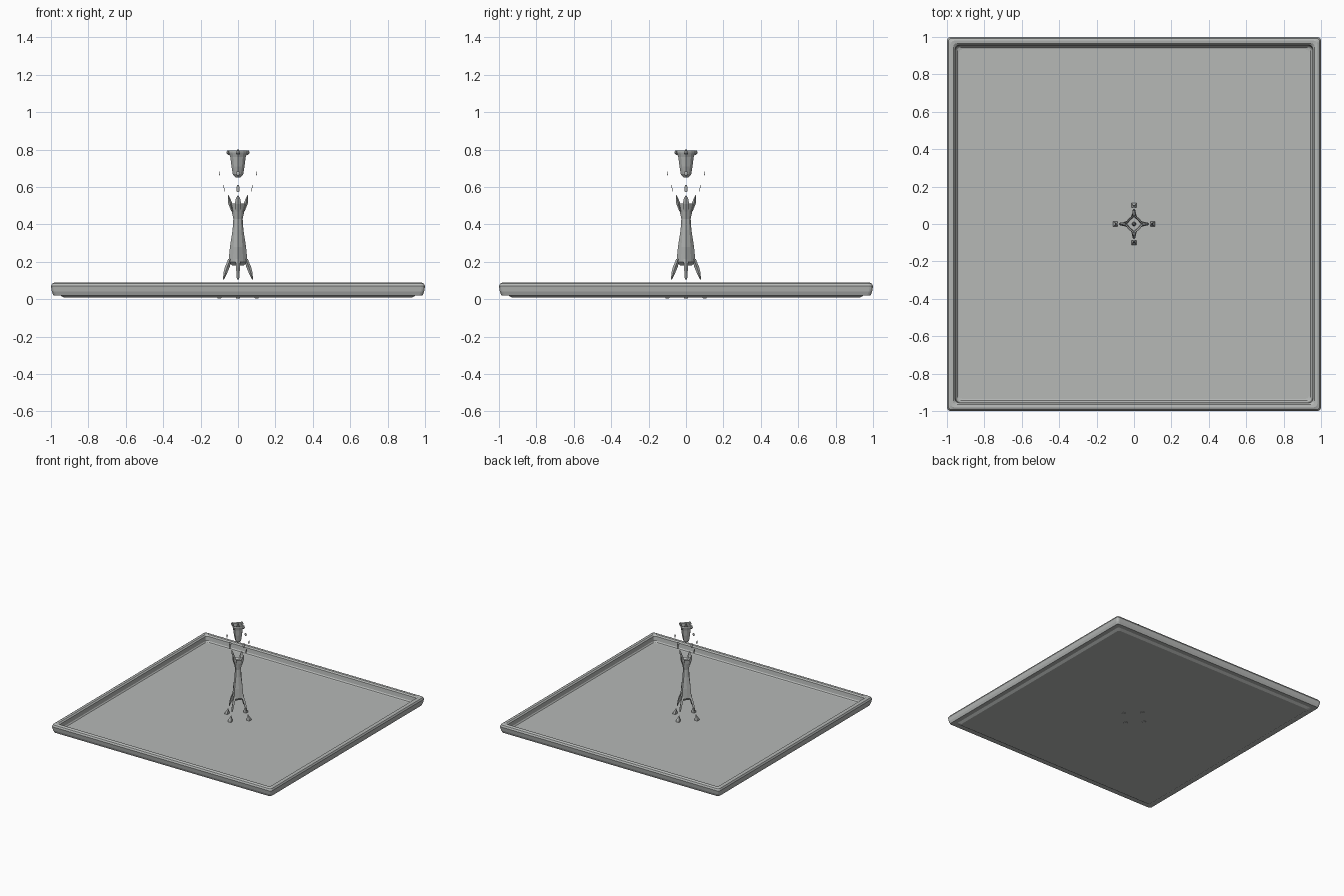
import bpy, bmesh, math
from mathutils import Vector

if "Cube" in bpy.data.objects:
    bpy.data.objects.remove(bpy.data.objects["Cube"])

stone = bpy.data.materials.new("grey_stone")
stone.diffuse_color = (0.465, 0.48, 0.47, 1)
stone.use_nodes = True
stone.node_tree.nodes["Principled BSDF"].inputs["Base Color"].default_value = stone.diffuse_color


def loft(name, rings):
    """Skin a stack of equal-length point rings, capped at both ends."""
    bm = bmesh.new()
    rows = [[bm.verts.new(p) for p in ring] for ring in rings]
    n = len(rows[0])
    for a, b in zip(rows, rows[1:]):
        for i in range(n):
            j = (i + 1) % n
            bm.faces.new((a[i], a[j], b[j], b[i]))
    bm.faces.new(rows[0][::-1])
    bm.faces.new(rows[-1])
    bmesh.ops.recalc_face_normals(bm, faces=bm.faces)
    me = bpy.data.meshes.new(name)
    bm.to_mesh(me)
    bm.free()
    me.materials.append(stone)
    ob = bpy.data.objects.new(name, me)
    bpy.context.collection.objects.link(ob)
    return ob


def rounded_square(half, z, r=0.018, steps=3):
    pts = []
    for q in range(4):
        cx = (half - r) * (1 if q in (0, 3) else -1)
        cy = (half - r) * (1 if q in (0, 1) else -1)
        for s in range(steps + 1):
            a = (q + s / steps) * math.pi / 2
            pts.append((cx + r * math.cos(a), cy + r * math.sin(a), z))
    return pts


def star(corner, mid, z):
    """Eight points: corners on the axes, mid points on the diagonals."""
    return [((corner if i % 2 == 0 else mid) * math.cos(i * math.pi / 4),
             (corner if i % 2 == 0 else mid) * math.sin(i * math.pi / 4), z)
            for i in range(8)]


def four_around(name, sections, square=False):
    """Tapered limb (radius from axis, z, half radial, half across), repeated four times."""
    for k in range(4):
        a = k * math.pi / 2
        out = Vector((math.cos(a), math.sin(a), 0))
        side = Vector((-math.sin(a), math.cos(a), 0))
        rings = []
        for d, z, hr, hs in sections:
            c = out * d + Vector((0, 0, z))
            u, v = out * hr, side * hs
            rings.append([c + u + v, c - u + v, c - u - v, c + u - v] if square
                         else [c + u, c + v, c - u, c - v])
        loft(f"{name}_{k + 1}", rings)


# Square basin with a raised rounded rim
profile = [(0.93, 0.008), (0.95, 0.02), (0.987, 0.02), (0.995, 0.04), (1.0, 0.07),
           (0.993, 0.084), (0.98, 0.09), (0.966, 0.088), (0.956, 0.078),
           (0.952, 0.045), (0.945, 0.036), (0.935, 0.033)]
loft("basin", [rounded_square(h, z) for h, z in profile])

# Waisted central column
loft("column", [star(r, m, z) for r, m, z in [
    (0.030, 0.020, 0.18), (0.051, 0.038, 0.20), (0.043, 0.034, 0.28),
    (0.029, 0.026, 0.37), (0.025, 0.023, 0.43), (0.036, 0.029, 0.48),
    (0.044, 0.029, 0.512), (0.022, 0.014, 0.50)]])

# Splayed legs and the drops at their feet
four_around("leg", [(0.042, 0.215, 0.010, 0.014), (0.058, 0.17, 0.013, 0.010),
                    (0.068, 0.14, 0.010, 0.009), (0.078, 0.104, 0.002, 0.006)])
four_around("foot_drop", [(0.090, 0.078, 0.001, 0.001), (0.099, 0.045, 0.012, 0.012),
                          (0.100, 0.03, 0.013, 0.013), (0.100, 0.003, 0.010, 0.010)],
            square=True)

# Claws on top of the column
four_around("claw", [(0.030, 0.470, 0.006, 0.014), (0.041, 0.510, 0.011, 0.017),
                     (0.048, 0.540, 0.006, 0.011), (0.052, 0.556, 0.001, 0.001)])

# Loose slivers of the spray
four_around("lower_sliver", [(0.072, 0.573, 0.001, 0.006), (0.074, 0.59, 0.0015, 0.009),
                             (0.077, 0.61, 0.001, 0.005)])
four_around("upper_sliver", [(0.098, 0.66, 0.001, 0.006), (0.100, 0.672, 0.002, 0.010),
                             (0.099, 0.684, 0.001, 0.006)])

# Upper cup with a hollow mouth, rim knobs and a core
loft("cup", [star(r, m, z) for r, m, z in [
    (0.012, 0.010, 0.650), (0.028, 0.022, 0.668), (0.035, 0.031, 0.71),
    (0.041, 0.037, 0.76), (0.052, 0.041, 0.785), (0.050, 0.039, 0.794),
    (0.042, 0.032, 0.788), (0.038, 0.029, 0.755)]])
four_around("rim_knob", [(0.046, 0.770, 0.006, 0.008), (0.053, 0.782, 0.010, 0.012),
                         (0.053, 0.794, 0.006, 0.008)])
loft("cup_core", [star(r, r, z) for r, z in [(0.012, 0.74), (0.010, 0.78), (0.004, 0.80)]])
